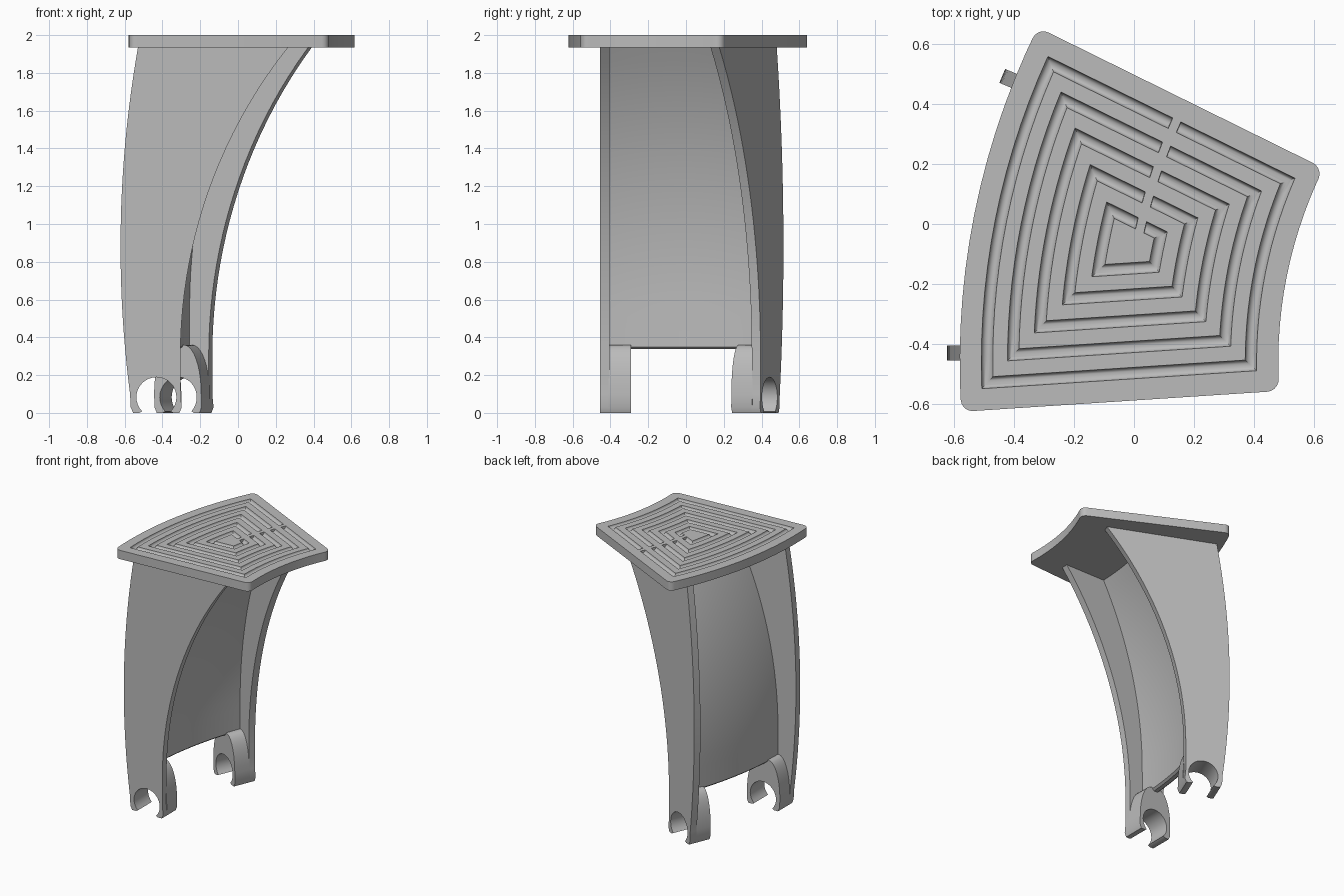
import bpy, bmesh
from math import sin, cos, asin, sqrt, pi, radians

if "Cube" in bpy.data.objects:
    bpy.data.objects.remove(bpy.data.objects["Cube"], do_unlink=True)

# Plan layout: everything radiates from one centre point
CX, CY = 1.94, -0.46
R_OUT, R_IN = 2.52, 1.46
LEG_ANGLE = radians(22.5)
T0, T1 = radians(-3.75), radians(26.25)
TOP, UNDER = 2.0, 1.935

gray = bpy.data.materials.new("plain_gray")
gray.use_nodes = True
COLOR = (0.5, 0.5, 0.5, 1)
gray.diffuse_color = COLOR
gray.node_tree.nodes["Principled BSDF"].inputs["Base Color"].default_value = COLOR


def polar(rho, t, z):
    return (CX - rho * cos(t), CY + rho * sin(t), z)


def finish(name, bm):
    bmesh.ops.recalc_face_normals(bm, faces=bm.faces)
    mesh = bpy.data.meshes.new(name)
    bm.to_mesh(mesh)
    bm.free()
    mesh.materials.append(gray)
    obj = bpy.data.objects.new(name, mesh)
    bpy.context.collection.objects.link(obj)
    bpy.ops.object.select_all(action='DESELECT')
    obj.select_set(True)
    bpy.context.view_layer.objects.active = obj
    bpy.ops.object.shade_smooth_by_angle(angle=radians(30))
    return obj


def loft(bm, loops):
    """Skin a list of closed point loops and cap both ends."""
    rings = [[bm.verts.new(p) for p in loop] for loop in loops]
    for a, b in zip(rings, rings[1:]):
        for i in range(len(a)):
            j = (i + 1) % len(a)
            bm.faces.new((a[i], a[j], b[j], b[i]))
    bm.faces.new(rings[0])
    bm.faces.new(rings[-1])
    return rings


# Top plate with concentric half-round grooves
ARC = 14
GAP_HI, GAP_LO = 1.985, 1.955


def plate_loop(d, z, flat=TOP):
    ro, ri = R_OUT - d, R_IN + d

    def arc(rho, flip):
        a, b = T0 + asin(d / rho), T1 - asin(d / rho)
        if flip:
            a, b = b, a
        return [polar(rho, a + (b - a) * i / ARC, z) for i in range(ARC + 1)]

    # raised bridge interrupting each groove on the back edge
    gap = [(GAP_HI + 0.001, z), (GAP_HI, flat), (GAP_LO, flat), (GAP_LO - 0.001, z)]
    side = [polar(r, T1 - asin(d / r), h) for r, h in gap]
    return arc(ro, False) + side + arc(ri, True)


loops = [plate_loop(0, UNDER, UNDER), plate_loop(0, TOP)]
STEPS = 8
for k in range(5):
    for j in range(STEPS + 1):
        a = pi * j / STEPS
        loops.append(plate_loop(0.072 + 0.087 * k + 0.019 * (1 - cos(a)),
                                TOP - 0.019 * sin(a)))
bm = bmesh.new()
rings = loft(bm, loops)
corners = (0, ARC, ARC + 5, 2 * ARC + 5)
edges = [bm.edges.get((rings[0][i], rings[1][i])) for i in corners]
bmesh.ops.bevel(bm, geom=edges, offset=0.04, segments=5, profile=0.5, affect='EDGES')
finish("top_plate", bm)


# Profiles of the leg and foot, as (radius, height)
def outer_edge(z):
    return 2.562 - 0.083 * (z - 0.88) ** 2


def inner_edge(z):
    return 2.245 - (2.63 - sqrt(2.63 ** 2 - max(z - 0.3, 0) ** 2))


def clip_opening():
    """Open round clip at the bottom, from the outer tip to the inner tip."""
    pts = [(2.508, 0.03), (2.495, 0), (2.462, 0)]
    for i in range(25):
        a = radians(-45 + 270 * i / 24)
        pts.append((2.372 + 0.106 * cos(a), 0.083 + 0.106 * sin(a)))
    return pts + [(2.282, 0), (2.25, 0), (2.238, 0.03)]


heights = [0.1 + 1.84 * i / 24 for i in range(25)]
leg = ([(outer_edge(z), z) for z in reversed(heights)] + clip_opening()
       + [(inner_edge(z), z) for z in heights])

turns = [pi / 2 * i / 10 for i in range(11)]
foot = ([(2.42 + 0.09 * sin(u), 0.1 + 0.26 * cos(u)) for u in turns] + clip_opening()
        + [(2.34 - 0.1 * sin(u), 0.1 + 0.26 * cos(u)) for u in reversed(turns)])


def slab(name, profile, s0, s1, back):
    """Extrude a profile inward from the front or the back radial plane."""
    t, sign = (LEG_ANGLE, -1) if back else (0, 1)

    def place(rho, s, z):
        x, y, _ = polar(rho, t, z)
        return (x + sign * s * sin(t), y + sign * s * cos(t), z)

    bm = bmesh.new()
    loft(bm, [[place(r, s, z) for r, z in profile] for s in (s0, s1)])
    finish(name, bm)


for back, label in ((False, "front"), (True, "back")):
    slab(label + "_leg", leg, 0.005, 0.055, back)
    slab(label + "_foot_clip", foot, 0.05, 0.17, back)


# Curved web panel swept between the legs
def web(z):
    return 2.355 - 0.165 * max(z - 0.55, 0) ** 2 - 0.022 * max(z - 0.8, 0) ** 3


levels = [0.35 + 1.59 * i / 20 for i in range(21)]
section = ([(web(z), z) for z in levels]
           + [(web(z) + 0.06, z) for z in reversed(levels)]
           + [(2.4, 0.337), (2.37, 0.337)])
bm = bmesh.new()
SWEEP = 20
start, end = radians(0.8), LEG_ANGLE - radians(0.8)
loft(bm, [[polar(r, start + (end - start) * i / SWEEP, z) for r, z in section]
          for i in range(SWEEP + 1)])
finish("web_panel", bm)
